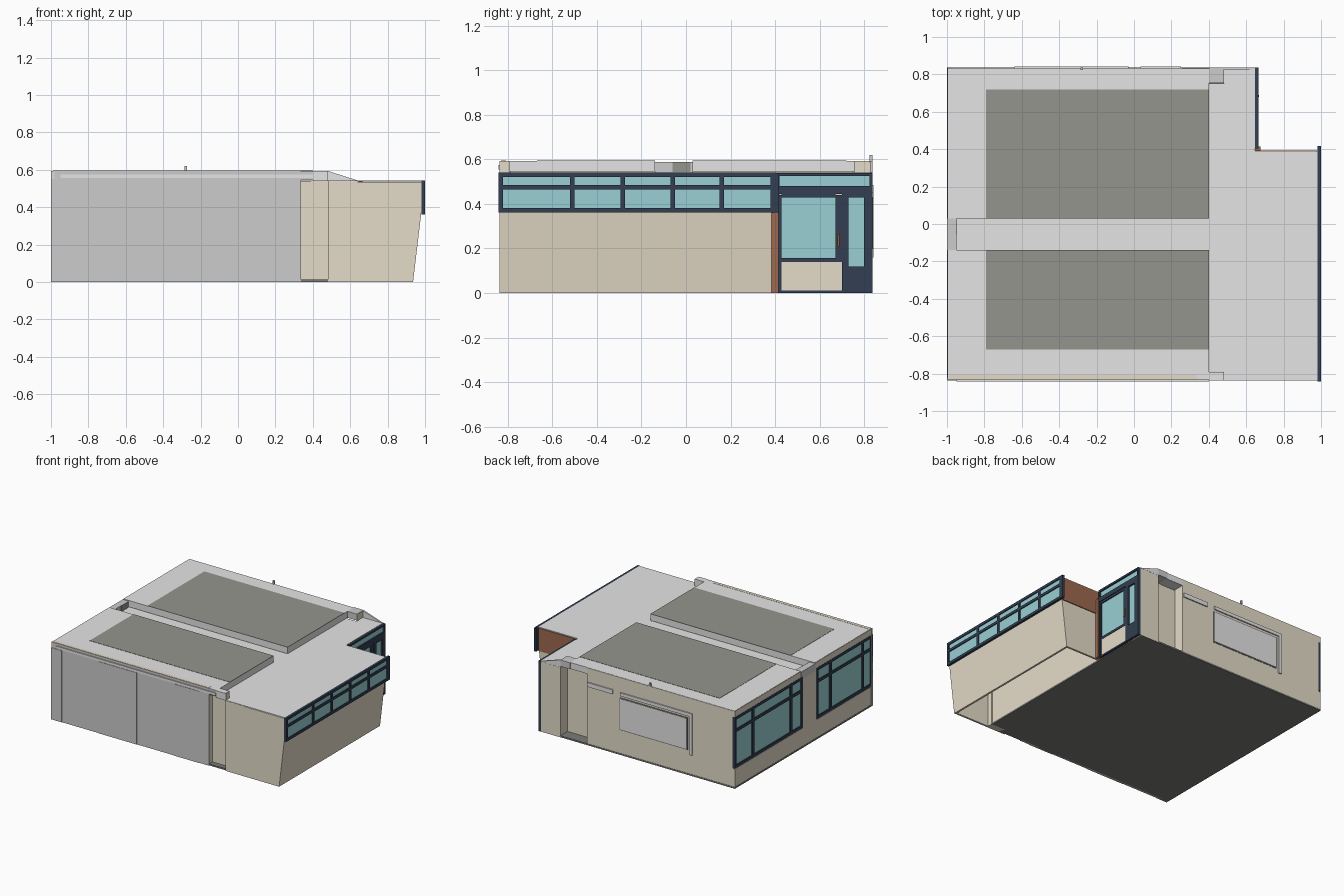
import bpy, bmesh

def lin(c):
    c /= 255
    return c / 12.92 if c <= 0.04045 else ((c + 0.055) / 1.055) ** 2.4

def mat(name, r, g, b):
    m = bpy.data.materials.new(name)
    m.diffuse_color = (lin(r), lin(g), lin(b), 1)
    return m

BEIGE = mat("beige plaster", 229, 220, 201)
ROOF = mat("light roof grey", 229, 229, 229)
PANEL = mat("panel grey", 204, 204, 204)
DECK = mat("dark deck grey", 149, 149, 143)
SLAB = mat("slab charcoal", 124, 124, 121)
NAVY = mat("navy frame", 50, 63, 82)
GLASS = mat("teal glass", 154, 207, 211)
BROWN = mat("brown timber", 158, 106, 80)
COPPER = mat("copper handle", 165, 88, 40)

def finish(name, bm, m):
    bmesh.ops.recalc_face_normals(bm, faces=bm.faces)
    me = bpy.data.meshes.new(name)
    bm.to_mesh(me)
    bm.free()
    me.materials.append(m)
    ob = bpy.data.objects.new(name, me)
    bpy.context.collection.objects.link(ob)
    return ob

def boxes(name, m, *ranges):
    """One object from boxes given as (x0, x1, y0, y1, z0, z1)."""
    bm = bmesh.new()
    for x0, x1, y0, y1, z0, z1 in ranges:
        for v in bmesh.ops.create_cube(bm, size=1)["verts"]:
            v.co = (x1 if v.co.x > 0 else x0, y1 if v.co.y > 0 else y0,
                    z1 if v.co.z > 0 else z0)
    return finish(name, bm, m)

def extrude_y(name, m, pts, y0, y1):
    """An (x, z) profile extruded along y."""
    bm = bmesh.new()
    f = bm.faces.new([bm.verts.new((x, y0, z)) for x, z in pts])
    g = bmesh.ops.extrude_face_region(bm, geom=[f])["geom"]
    bmesh.ops.translate(bm, vec=(0, y1 - y0, 0),
                        verts=[v for v in g if isinstance(v, bmesh.types.BMVert)])
    return finish(name, bm, m)

def window(name, xf, out, ys, zs, bar):
    """Window in a plane of constant x: bars centred on ys and zs, glass behind."""
    h = bar / 2
    xa, xb = sorted((xf, xf - out * 0.018))
    ga, gb = sorted((xf - out * 0.007, xf - out * 0.012))
    bars = [(xa, xb, y - h, y + h, zs[0] - h, zs[-1] + h) for y in ys]
    for y0, y1 in zip(ys, ys[1:]):
        bars += [(xa, xb, y0 + h, y1 - h, z - h, z + h) for z in zs]
    boxes(name + "_frame", NAVY, *bars)
    boxes(name + "_glass", GLASS, (ga, gb, ys[0], ys[-1], zs[0], zs[-1]))

# Floor slab and main walls, with a recess near each side of the front room
boxes("floor_slab", SLAB, (-1, 0.635, -0.83, 0.836, 0, 0.012))
boxes("main_walls", BEIGE,
      (-0.985, 0.63, -0.79, 0.75, 0.01, 0.54),
      (-0.985, 0.335, -0.83, -0.785, 0.01, 0.59),
      (-0.985, 0.256, 0.745, 0.834, 0.01, 0.592),
      (0.48, 0.64, -0.838, -0.785, 0, 0.538),
      (0.48, 0.645, 0.745, 0.838, 0, 0.538))

# Left wall surround around the two large windows, up to the roof edge
boxes("left_wall", BEIGE,
      (-0.998, -0.98, -0.835, 0.834, 0.012, 0.15),
      (-0.998, -0.98, -0.16, 0.01, 0.15, 0.54),
      (-0.998, -0.98, -0.835, -0.14, 0.54, 0.592),
      (-0.998, -0.98, 0.03, 0.834, 0.54, 0.592))
window("left_window_back", -1, -1, (0.02, 0.15, 0.61, 0.825), (0.165, 0.44, 0.535), 0.022)
window("left_window_front", -1, -1, (-0.825, -0.72, -0.33, -0.17), (0.165, 0.44, 0.535), 0.022)

# Leaning front room shell, open below
side = [(0.63, 0), (0.936, 0), (0.98, 0.37), (0.98, 0.535), (0.63, 0.535)]
extrude_y("leaning_wall", BEIGE,
          [(0.936, 0), (0.98, 0.37), (0.98, 0.535), (0.965, 0.535), (0.965, 0.37), (0.921, 0)],
          -0.838, 0.385)
extrude_y("room_side_front", BEIGE, side, -0.838, -0.823)
extrude_y("room_side_entry", BEIGE, side, 0.37, 0.385)

# Brown cladding beside the entry
boxes("entry_cladding", BROWN,
      (0.645, 0.978, 0.384, 0.392, 0.36, 0.535),
      (0.645, 0.675, 0.384, 0.415, 0, 0.47))

# Ribbon window along the right side
window("ribbon_window", 1.0, 1, (-0.832, -0.51, -0.285, -0.06, 0.16, 0.395),
       (0.372, 0.475, 0.532), 0.02)
boxes("ribbon_end_post", NAVY, (0.982, 1.0, 0.38, 0.417, 0.362, 0.54))

# Entrance: transom, door with handle, side light
boxes("entry_frame", NAVY,
      (0.645, 0.665, 0.405, 0.838, 0.525, 0.54),
      (0.645, 0.665, 0.405, 0.838, 0.445, 0.48),
      (0.645, 0.665, 0.405, 0.42, 0.0, 0.53),
      (0.645, 0.665, 0.825, 0.838, 0.0, 0.53),
      (0.645, 0.665, 0.70, 0.73, 0.0, 0.45),
      (0.645, 0.665, 0.80, 0.83, 0.0, 0.45),
      (0.645, 0.665, 0.73, 0.80, 0.0, 0.12),
      (0.645, 0.665, 0.73, 0.80, 0.43, 0.45))
boxes("door_leaf", NAVY,
      (0.643, 0.66, 0.42, 0.43, 0.01, 0.44), (0.643, 0.66, 0.672, 0.70, 0.14, 0.44),
      (0.643, 0.66, 0.43, 0.672, 0.14, 0.157), (0.643, 0.66, 0.43, 0.672, 0.428, 0.445),
      (0.643, 0.66, 0.42, 0.70, 0.0, 0.012))
boxes("door_kick_panel", BEIGE, (0.643, 0.656, 0.43, 0.70, 0.012, 0.14))
boxes("entry_glass", GLASS,
      (0.645, 0.652, 0.43, 0.672, 0.157, 0.428),
      (0.645, 0.652, 0.73, 0.80, 0.12, 0.43),
      (0.645, 0.654, 0.42, 0.825, 0.48, 0.525))
boxes("door_handle", COPPER, (0.66, 0.668, 0.68, 0.69, 0.21, 0.265))

# Lower front roof, and the higher main roof split by a channel
boxes("front_roof", ROOF, (0.39, 0.648, -0.785, 0.75, 0.53, 0.542),
      (0.48, 0.648, -0.837, 0.837, 0.536, 0.542),
      (0.648, 0.982, -0.837, 0.388, 0.536, 0.542))
boxes("main_roof", ROOF, (-0.995, 0.4, -0.832, -0.14, 0.545, 0.594),
      (-0.995, 0.4, 0.03, 0.832, 0.545, 0.594),
      (-0.96, 0.4, -0.14, 0.03, 0.53, 0.542))
boxes("channel_end", PANEL, (-1, -0.95, -0.14, 0.03, 0.53, 0.588))
boxes("channel_outlet", DECK, (-0.95, -0.947, -0.06, 0.02, 0.543, 0.588))
boxes("roof_coverings", DECK, (-0.79, 0.4, -0.67, -0.14, 0.592, 0.596),
      (-0.79, 0.4, 0.03, 0.72, 0.592, 0.596))
boxes("front_wall_coping", BEIGE, (-0.99, 0.335, -0.831, -0.808, 0.59, 0.5955))
boxes("recess_cap_front", ROOF, (0.4, 0.48, -0.838, -0.79, 0.54, 0.594))
boxes("recess_cap_back", PANEL, (0.4, 0.48, 0.755, 0.838, 0.545, 0.594))
boxes("recess_ends", BEIGE, (0.478, 0.482, -0.836, -0.792, 0.542, 0.592),
      (0.478, 0.482, 0.757, 0.837, 0.542, 0.592))
extrude_y("sloped_parapet", ROOF, [(0.48, 0.54), (0.648, 0.54), (0.48, 0.594)], 0.826, 0.838)
boxes("roof_vent", PANEL, (-0.285, -0.273, 0.824, 0.838, 0.594, 0.62))

# Front cladding panels and gutter
seams = (-1.0, -0.91, -0.6, -0.275, 0.045, 0.255, 0.338)
boxes("front_panels", PANEL, *[(a, b, -0.838 + 0.003 * (i % 2), -0.82, 0, 0.55)
                               for i, (a, b) in enumerate(zip(seams, seams[1:]))])
boxes("front_fascia", PANEL, (-1, 0.4, -0.835, -0.825, 0.55, 0.594))
boxes("front_gutter", ROOF, (-0.95, 0.4, -0.842, -0.83, 0.555, 0.575))

# Back wall shutter with surround, wall box and pipe
boxes("back_shutter_surround", SLAB, (-0.60, -0.02, 0.83, 0.836, 0.19, 0.44))
boxes("back_shutter", ROOF, (-0.592, -0.028, 0.83, 0.839, 0.198, 0.432))
boxes("back_pipe_and_boxes", ROOF, (-0.64, -0.03, 0.825, 0.843, 0.455, 0.48),
      (-0.64, -0.615, 0.825, 0.843, 0.16, 0.48),
      (0.035, 0.25, 0.825, 0.843, 0.452, 0.485))
